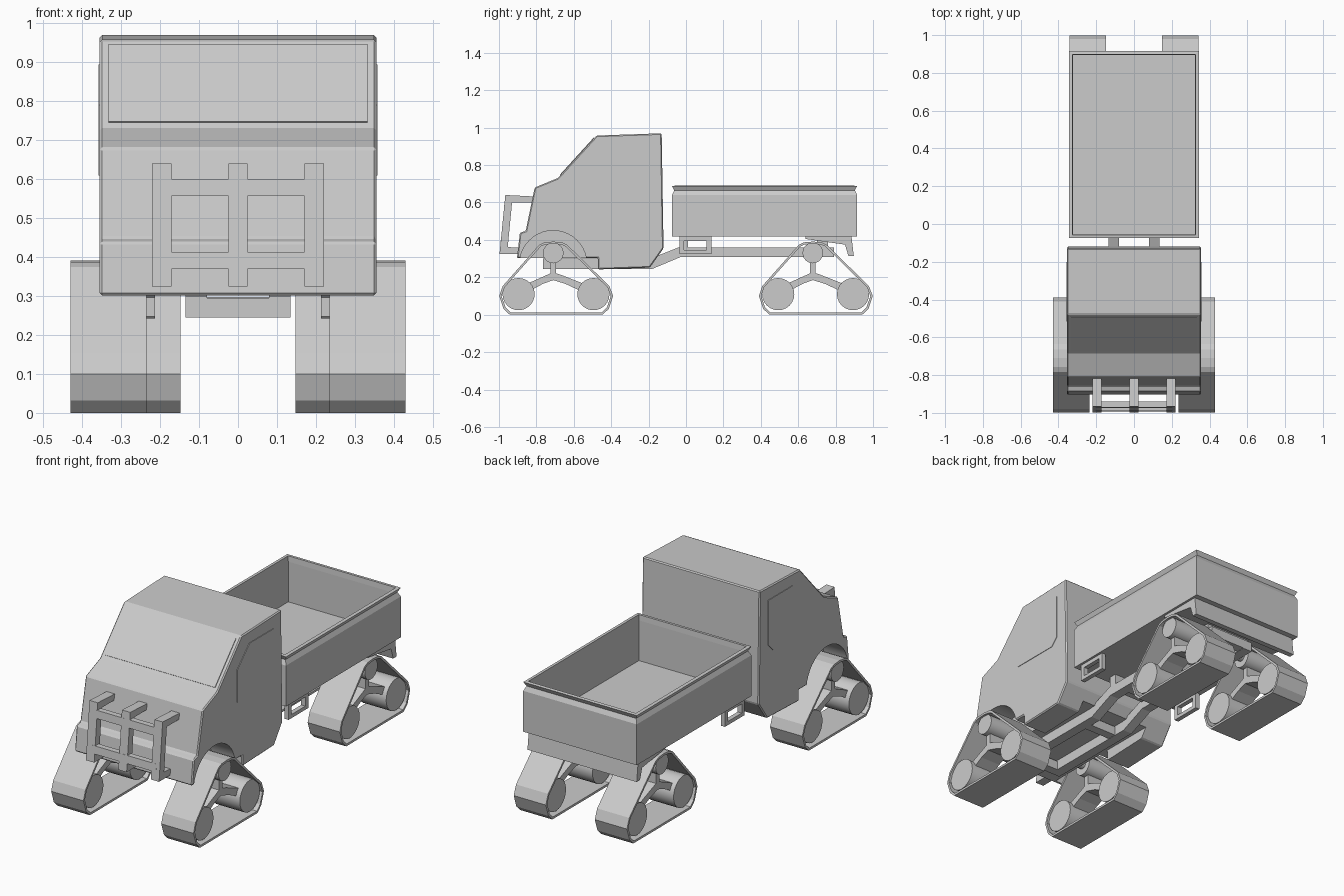
import bpy, bmesh, math
from mathutils import Matrix

if "Cube" in bpy.data.objects:
    bpy.data.objects.remove(bpy.data.objects["Cube"])


def finish(bm, name):
    bmesh.ops.recalc_face_normals(bm, faces=bm.faces[:])
    me = bpy.data.meshes.new(name)
    bm.to_mesh(me)
    bm.free()
    ob = bpy.data.objects.new(name, me)
    bpy.context.collection.objects.link(ob)
    return ob


def prism(name, pts, x0, x1):
    """Side profile (y, z) extruded along x."""
    bm = bmesh.new()
    a = [bm.verts.new((x0, y, z)) for y, z in pts]
    b = [bm.verts.new((x1, y, z)) for y, z in pts]
    bm.faces.new(a)
    bm.faces.new(b)
    for i in range(len(pts)):
        j = (i + 1) % len(pts)
        bm.faces.new((a[i], a[j], b[j], b[i]))
    return finish(bm, name)


def box(name, x0, x1, y0, y1, z0, z1):
    return prism(name, [(y0, z0), (y1, z0), (y1, z1), (y0, z1)], x0, x1)


def cyl(name, x0, x1, y, z, r, n=24):
    bm = bmesh.new()
    bmesh.ops.create_cone(bm, cap_ends=True, segments=n, radius1=r, radius2=r, depth=abs(x1 - x0),
                          matrix=Matrix.Translation(((x0 + x1) / 2, y, z)) @ Matrix.Rotation(math.pi / 2, 4, 'Y'))
    for f in bm.faces:
        f.smooth = len(f.verts) == 4
    for e in bm.edges:
        e.smooth = not any(len(f.verts) > 4 for f in e.link_faces)
    return finish(bm, name)


def cut(ob, cutter):
    cutter.hide_render = True
    cutter.hide_viewport = False
    cutter.display_type = 'WIRE'
    m = ob.modifiers.new("cut", 'BOOLEAN')
    m.operation, m.solver, m.object = 'DIFFERENCE', 'EXACT', cutter


# cab body with wheel arches and a channel for the chassis
cab = prism("cab", [(-.904, .302), (-.888, .438), (-.857, .448), (-.809, .68), (-.685, .731), (-.478, .958),
                    (-.13, .97), (-.12, .355), (-.193, .252), (-.47, .242), (-.47, .302)], -.355, .355)
bev = cab.modifiers.new("bevel", 'BEVEL')
bev.width, bev.segments, bev.limit_method = .006, 1, 'ANGLE'
for s in (-1, 1):
    cut(cab, cyl("arch_cutter", s * .213, s * .45, -.71, .27, .18, 40))
cut(cab, box("channel_cutter", -.213, .213, -.6, 0, .1, .302))

# windows as thin raised panels
n = (-.739 * .004, .673 * .004)
lo, hi = (-.672, .745), (-.49, .945)
prism("windshield", [(lo[0] - n[0], lo[1] - n[1]), (hi[0] - n[0], hi[1] - n[1]),
                     (hi[0] + n[0], hi[1] + n[1]), (lo[0] + n[0], lo[1] + n[1])], -.333, .333)
for s in (-1, 1):
    prism("side_window", [(-.515, .61), (-.515, .79), (-.41, .895), (-.2, .895), (-.2, .65), (-.24, .61)],
          s * .35, s * .358)

# front guard: three posts and two crossbars
for x in (-.196, 0, .196):
    prism("guard_post", [(-.997, .325), (-.966, .64), (-.81, .632), (-.815, .6), (-.93, .6),
                         (-.953, .362), (-.885, .357), (-.89, .325)], x - .025, x + .025)
for z in (.37, .557):
    y = -.993 + (z - .37) * .1
    prism("guard_crossbar", [(y, z), (y + .004, z + .043), (y + .035, z + .043), (y + .031, z)], -.2, .2)

# chassis rails and cross members
for s in (-1, 1):
    prism("chassis_rail", [(-.765, .245), (-.18, .245), (-.03, .308), (.79, .308), (.79, .36),
                           (-.04, .36), (-.19, .3), (-.765, .3)], s * .08, s * .135)
for y, z in ((-.765, .245), (-.3, .247), (.05, .31), (.36, .31), (.74, .31)):
    box("cross_member", -.1, .1, y, y + .05, z, z + .05)
box("bed_support", -.135, .135, -.035, .01, .35, .42)
box("rear_bed_support", -.135, .135, .7, .76, .35, .42)

# cargo bed: stacked rectangular rings (inset, z), open at the top
bm = bmesh.new()
rings = []
for d, z in ((0, .417), (0, .64), (.012, .665), (0, .688), (.018, .69), (.02, .66), (.02, .44)):
    hx, hy = .343 - d, .495 - d
    rings.append([bm.verts.new((x * hx, .42 + y * hy, z)) for x, y in ((-1, -1), (1, -1), (1, 1), (-1, 1))])
for a, b in zip(rings, rings[1:]):
    for i in range(4):
        j = (i + 1) % 4
        bm.faces.new((a[i], a[j], b[j], b[i]))
bm.faces.new(rings[0])
bm.faces.new(rings[-1])
finish(bm, "cargo_bed")

# rear fender below the bed
prism("rear_fender", [(.64, .417), (.64, .405), (.85, .375), (.868, .315), (.897, .315), (.885, .417)], -.33, .33)

# hanging step frames at the bed sides
for s in (-1, 1):
    x0, x1 = s * .305, s * .33
    box("step_bottom", x0, x1, -.035, .135, .325, .345)
    box("step_top", x0, x1, -.035, .135, .395, .417)
    box("step_front", x0, x1, -.035, -.01, .345, .395)
    box("step_back", x0, x1, .11, .135, .345, .395)

# four track units: belt, wheels, arm
belt = [(-.245, .006), (-.275, .035), (-.297, .1), (-.28, .15), (-.085, .37), (-.06, .381), (-.015, .385),
        (.03, .381), (.055, .37), (.28, .15), (.299, .1), (.277, .035), (.247, .006)]
for yc, xa, xb, tag in ((-.695, .235, .43, "front"), (.693, .148, .342, "rear")):
    for s in (-1, 1):
        bm = bmesh.new()
        a = [bm.verts.new((s * xa, yc + y, z)) for y, z in belt]
        b = [bm.verts.new((s * xb, yc + y, z)) for y, z in belt]
        for i in range(len(belt)):
            j = (i + 1) % len(belt)
            bm.faces.new((a[i], a[j], b[j], b[i]))
        ob = finish(bm, tag + "_track_belt")
        sol = ob.modifiers.new("thickness", 'SOLIDIFY')
        sol.thickness, sol.offset, sol.use_even_offset = .012, 0, True
        for y, z, r in ((-.2, .11, .086), (.2, .11, .086), (-.015, .33, .055)):
            cyl(tag + "_track_wheel", s * (xa + .012), s * (xb - .012), yc + y, z, r)
        m = (xa + xb) / 2
        arm = [(-.2, .095), (-.2, .145), (-.05, .212), (-.03, .222), (-.03, .33), (0, .33), (0, .222), (.03, .212),
               (.2, .145), (.2, .095), (.05, .165), (-.015, .185), (-.07, .165)]
        prism(tag + "_track_arm", [(yc + y, z) for y, z in arm], s * (m - .06), s * (m + .06))
    cyl(tag + "_axle", -xb + .05, xb - .05, yc - .015, .335, .025, 16)
